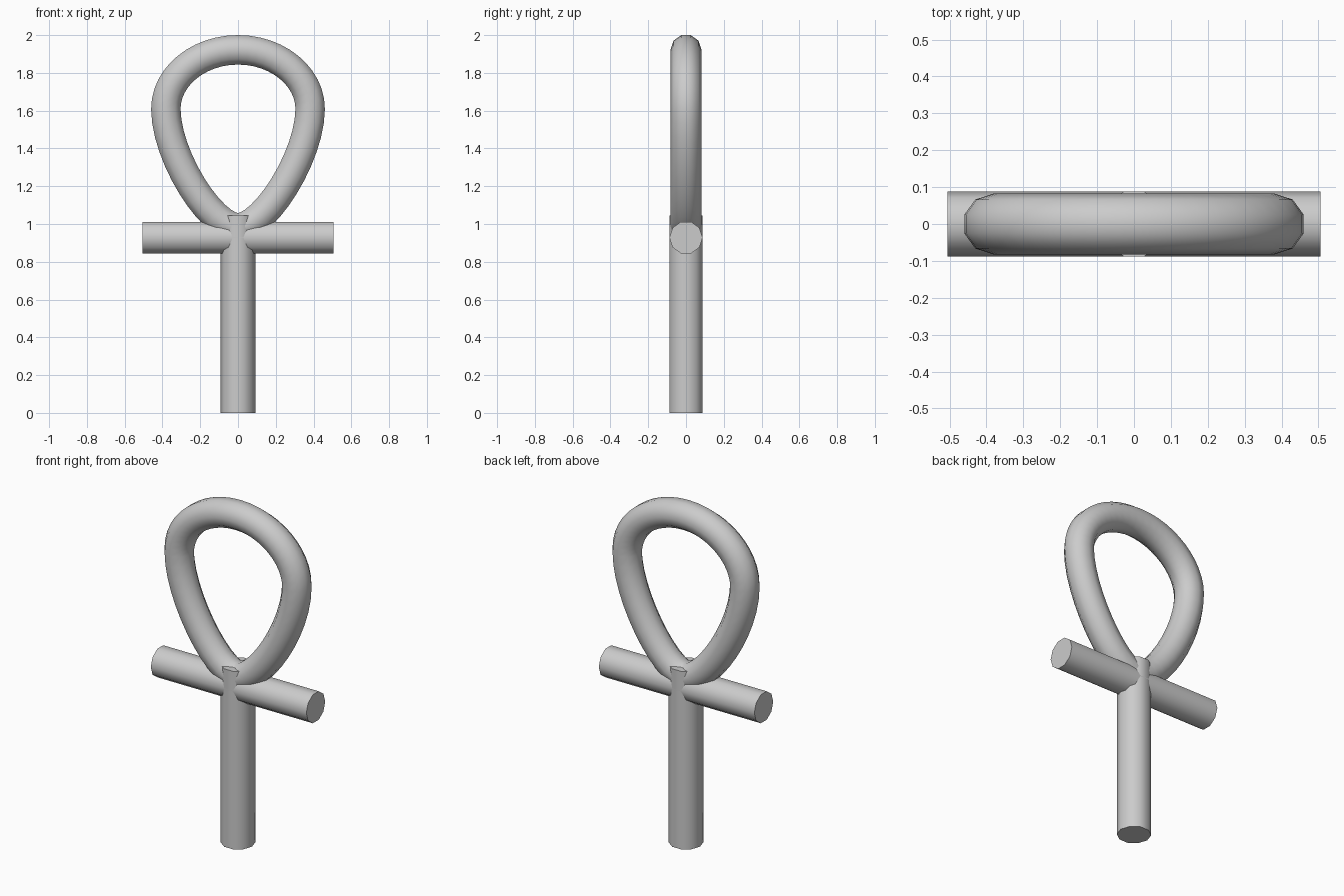
import bpy, bmesh, math
from mathutils import Vector, Matrix
from mathutils.geometry import interpolate_bezier

cube = bpy.data.objects.get("Cube")
if cube:
    bpy.data.objects.remove(cube, do_unlink=True)

SIDES = 10
grey = bpy.data.materials.new("plain grey")
grey.use_nodes = True
colour = (0.6, 0.6, 0.6, 1)
grey.diffuse_color = colour
grey.node_tree.nodes["Principled BSDF"].inputs["Base Color"].default_value = colour


def finish(name, bm):
    bmesh.ops.recalc_face_normals(bm, faces=bm.faces)
    mesh = bpy.data.meshes.new(name)
    bm.to_mesh(mesh)
    bm.free()
    mesh.materials.append(grey)
    obj = bpy.data.objects.new(name, mesh)
    bpy.context.collection.objects.link(obj)
    bpy.ops.object.select_all(action='DESELECT')
    obj.select_set(True)
    bpy.context.view_layer.objects.active = obj
    bpy.ops.object.shade_smooth_by_angle(angle=math.radians(50))
    return obj


def tube(name, path, radius, closed=False):
    """Sweep a ten-sided section, with a corner facing y, along a path in the xz plane."""
    bm = bmesh.new()
    rings = []
    n = len(path)
    for i, p in enumerate(path):
        before = path[(i - 1) % n] if closed else path[max(i - 1, 0)]
        after = path[(i + 1) % n] if closed else path[min(i + 1, n - 1)]
        tangent = (after - before).normalized()
        across = Vector((0, 1, 0))
        normal = tangent.cross(across)
        angles = [math.tau * k / SIDES for k in range(SIDES)]
        rings.append([bm.verts.new(p + radius * (across * math.cos(a) + normal * math.sin(a)))
                      for a in angles])
    for i in range(n if closed else n - 1):
        a, b = rings[i], rings[(i + 1) % n]
        for k in range(SIDES):
            j = (k + 1) % SIDES
            bm.faces.new((a[k], a[j], b[j], b[k]))
    if not closed:
        bm.faces.new(rings[0])
        bm.faces.new(rings[-1])
    return finish(name, bm)


# Upright post, with a corner facing x
post = bmesh.new()
bmesh.ops.create_cone(post, cap_ends=True, segments=SIDES, radius1=0.092, radius2=0.092,
                      depth=1.045,
                      matrix=Matrix.Translation((0, 0, 1.045 / 2)) @ Matrix.Rotation(math.pi / 2, 4, 'Z'))
finish("post", post)

# Horizontal crossbar
tube("crossbar", [Vector((-0.505, 0, 0.928)), Vector((0.505, 0, 0.928))], 0.088)

# Teardrop loop: one half from two curve spans, then mirrored
top, side, bottom = Vector((0, 0, 1.922)), Vector((0.382, 0, 1.61)), Vector((0, 0, 0.98))
half = interpolate_bezier(top, top + Vector((0.21, 0, 0)), side + Vector((0, 0, 0.17)), side, 13)
half += interpolate_bezier(side, side - Vector((0, 0, 0.25)), bottom + Vector((0.142, 0, 0)), bottom, 13)[1:]
other = [Vector((-p.x, 0, p.z)) for p in reversed(half[1:-1])]
tube("loop", half + other, 0.082, closed=True)
